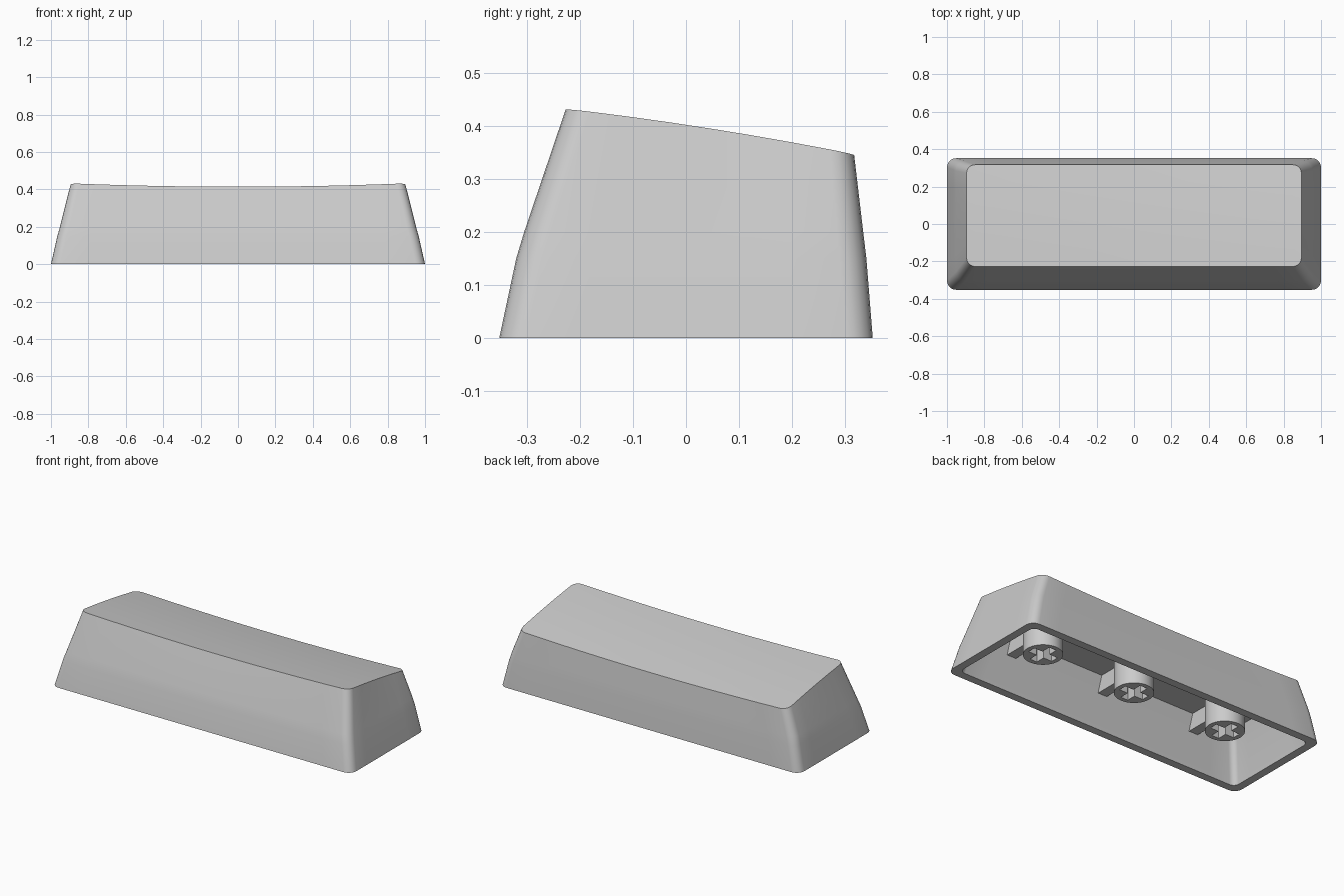
import bpy, bmesh, math
from mathutils import Vector

if "Cube" in bpy.data.objects:
    bpy.data.objects.remove(bpy.data.objects["Cube"])

ARC, COLS, ROWS = 5, 14, 6


def top_z(x, y):
    # sloping top, dished along its length
    return 0.402 - 0.1506 * y - 0.0766 * y * y - 0.018 * (1 - (x / 0.895) ** 2)


def grid(hx, y0, y1, r, z):
    """Rounded rectangle filled with a grid; z is a number or a function."""
    xs = []
    for k in range(ARC + 1):
        a = math.pi / 2 * k / ARC
        xs.append((-hx + r - r * math.cos(a), r - r * math.sin(a)))
    for k in range(1, COLS):
        xs.append((-(hx - r) + 2 * (hx - r) * k / COLS, 0))
    xs += [(-x, d) for x, d in reversed(xs[:ARC + 1])]
    out = []
    for j in range(ROWS + 1):
        row = []
        for x, d in xs:
            y = (y0 + d) + (y1 - y0 - 2 * d) * j / ROWS
            row.append(Vector((x, y, z(x, y) if callable(z) else z)))
        out.append(row)
    return out


def border(g):
    return (g[0] + [row[-1] for row in g[1:-1]] + g[-1][::-1]
            + [row[0] for row in g[-2:0:-1]])


def finish(name, bm):
    bmesh.ops.recalc_face_normals(bm, faces=bm.faces[:])
    me = bpy.data.meshes.new(name)
    bm.to_mesh(me)
    bm.free()
    ob = bpy.data.objects.new(name, me)
    bpy.context.collection.objects.link(ob)
    return ob


def activate(ob):
    bpy.ops.object.select_all(action='DESELECT')
    ob.select_set(True)
    bpy.context.view_layer.objects.active = ob


def smooth(ob):
    activate(ob)
    bpy.ops.object.shade_smooth_by_angle(angle=math.radians(30))


# Hollow cap: loft from the top, down the outside, and up the inside
levels = [
    (0.895, -0.227, 0.317, 0.045, top_z),
    (0.952, -0.305, 0.334, 0.05, 0.20),
    (0.966, -0.320, 0.340, 0.05, 0.15),
    (1.0, -0.352, 0.352, 0.05, 0.0),
    (0.952, -0.304, 0.304, 0.035, 0.0),
    (0.905, -0.258, 0.288, 0.035, 0.20),
    (0.875, -0.230, 0.278, 0.035, 0.285),
]
bm = bmesh.new()
rings = []
for i, lv in enumerate(levels):
    g = grid(*lv)
    if i in (0, len(levels) - 1):
        vg = [[bm.verts.new(p) for p in row] for row in g]
        for a, b in zip(vg, vg[1:]):
            for k in range(len(a) - 1):
                bm.faces.new((a[k], a[k + 1], b[k + 1], b[k]))
        rings.append(border(vg))
    else:
        rings.append([bm.verts.new(p) for p in border(g)])
for a, b in zip(rings, rings[1:]):
    n = len(a)
    for k in range(n):
        bm.faces.new((a[k], a[(k + 1) % n], b[(k + 1) % n], b[k]))
smooth(finish("cap_shell", bm))


# Round stem with a cross-shaped socket
def prism(name, pts, z0, z1):
    bm = bmesh.new()
    f = bm.faces.new([bm.verts.new((x, y, z0)) for x, y in pts])
    ext = bmesh.ops.extrude_face_region(bm, geom=[f], use_keep_orig=True)
    vs = [e for e in ext["geom"] if isinstance(e, bmesh.types.BMVert)]
    bmesh.ops.translate(bm, verts=vs, vec=(0, 0, z1 - z0))
    return finish(name, bm)


circle = [(0.107 * math.cos(math.tau * k / 40), 0.107 * math.sin(math.tau * k / 40))
          for k in range(40)]
a, w = 0.08, 0.024
quarter = [(a, -w), (a, w), (w, w)]
cross = []
for q in range(4):
    c, s = round(math.cos(q * math.pi / 2)), round(math.sin(q * math.pi / 2))
    cross += [(x * c - y * s, x * s + y * c) for x, y in quarter]

stem = prism("stem_middle", circle, 0.087, 0.295)
cutter = prism("socket_cutter", cross, 0.05, 0.25)
cutter.hide_render = True
mod = stem.modifiers.new("socket", 'BOOLEAN')
mod.operation = 'DIFFERENCE'
mod.solver = 'EXACT'
mod.object = cutter
activate(stem)
bpy.ops.object.modifier_apply(modifier=mod.name)
bpy.data.objects.remove(cutter)
smooth(stem)

# Repeat the stems, each with ribs to the front and back walls
for name, x in (("left", -0.63), ("middle", 0), ("right", 0.63)):
    if x:
        ob = stem.copy()
        ob.name = "stem_" + name
        ob.location.x = x
        bpy.context.collection.objects.link(ob)
    for side, y0, y1 in (("front", -0.265, -0.095), ("back", 0.095, 0.295)):
        h = 0.03
        prism(f"rib_{side}_{name}",
              [(x - h, y0), (x + h, y0), (x + h, y1), (x - h, y1)], 0.19, 0.295)
